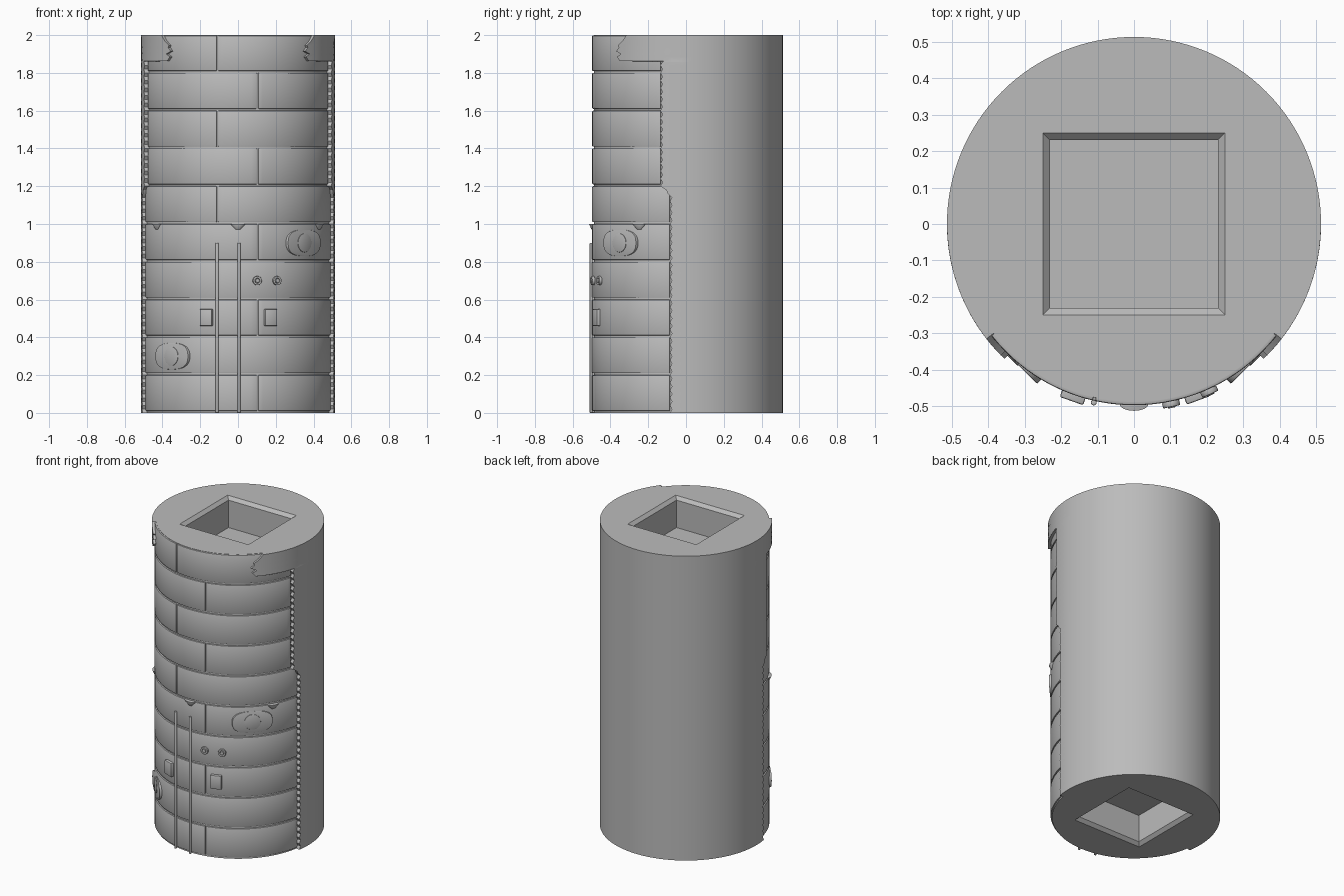
import bpy, bmesh, math
from math import sin, cos, pi, radians, acos, asin
from mathutils import Matrix

if "Cube" in bpy.data.objects:
    bpy.data.objects.remove(bpy.data.objects["Cube"])

R_OUT, R_CORE, R_TILE = 0.513, 0.488, 0.497

grey = bpy.data.materials.new("plain grey")
grey.use_nodes = True
grey.diffuse_color = (0.5, 0.5, 0.5, 1)
grey.node_tree.nodes["Principled BSDF"].inputs["Base Color"].default_value = grey.diffuse_color


def activate(ob):
    bpy.ops.object.select_all(action='DESELECT')
    ob.select_set(True)
    bpy.context.view_layer.objects.active = ob


def finish(name, bm, bevel=0, matrix=None, segments=2):
    bmesh.ops.recalc_face_normals(bm, faces=bm.faces)
    me = bpy.data.meshes.new(name)
    bm.to_mesh(me)
    bm.free()
    if matrix:
        me.transform(matrix)
    me.materials.append(grey)
    ob = bpy.data.objects.new(name, me)
    bpy.context.collection.objects.link(ob)
    activate(ob)
    if bevel:
        mod = ob.modifiers.new("Bevel", 'BEVEL')
        mod.width, mod.segments = bevel, segments
        mod.limit_method, mod.angle_limit = 'ANGLE', radians(40)
        bpy.ops.object.modifier_apply(modifier=mod.name)
    bpy.ops.object.shade_smooth_by_angle(angle=radians(30))
    return ob


def loft(bm, rings, closed=True):
    rows = [[bm.verts.new(p) for p in ring] for ring in rings]
    n = len(rows[0])
    for a, b in zip(rows, rows[1:]):
        for i in range(n):
            j = (i + 1) % n
            bm.faces.new((a[i], a[j], b[j], b[i]))
    bm.faces.new(rows[0])
    bm.faces.new(rows[-1])


def polar(a, r, z):
    # Angle zero is the front, positive angles go to +x
    return (r * sin(a), -r * cos(a), z)


def on_wall(a, r, z):
    return Matrix.Rotation(a, 4, 'Z') @ Matrix.Translation((0, -r, z))


def opening(y):
    return acos(-y / R_OUT)


# Main column: thick back shell, recessed front, jagged border between them
LEDGE = 1.86
border = []
for i in range(94):
    z = i * LEDGE / 93
    y = -0.08 if z < 1.15 else max(-0.13, -0.08 - (z - 1.15))
    border.append((opening(y) + (0.011 if i % 2 else -0.011), z))
wide, narrow = border[-1][0], opening(-0.35)
border += [(wide + (narrow - wide) * i / 12, LEDGE + i * 0.0002) for i in range(1, 13)]
for y, z in ((-0.365, 1.885), (-0.345, 1.9), (-0.37, 1.915), (-0.355, 1.935),
             (-0.36, 1.945), (-0.335, 1.97), (-0.315, 2.0)):
    border.append((opening(y), z))


def section(w, z):
    side = [w + (pi / 2 - w) * i / 10 for i in range(10)]
    back = [pi / 2 + pi * i / 64 for i in range(65)]
    outer = side + back + [2 * pi - a for a in reversed(side)]
    inner = [-w + 2 * w * i / 48 for i in range(49)]
    return [polar(a, R_OUT, z) for a in outer] + [polar(a, R_CORE, z) for a in inner]


bm = bmesh.new()
loft(bm, [section(w, z) for w, z in border])
column = finish("column_body", bm)

# Square sockets with chamfered mouths at both ends
for name, end, sign in (("bottom", 0, 1), ("top", 2, -1)):
    bm = bmesh.new()
    rings = []
    for half, depth in ((0.27, -0.02), (0.23, 0.02), (0.23, 0.2)):
        z = end + sign * depth
        rings.append([(-half, -half, z), (half, -half, z), (half, half, z), (-half, half, z)])
    loft(bm, rings)
    cutter = finish(name + "_socket_cutter", bm)
    activate(column)
    mod = column.modifiers.new("Socket", 'BOOLEAN')
    mod.object, mod.operation, mod.solver = cutter, 'DIFFERENCE', 'EXACT'
    bpy.ops.object.modifier_apply(modifier=mod.name)
    bpy.data.objects.remove(cutter)
activate(column)
bpy.ops.object.shade_smooth_by_angle(angle=radians(30))


# Curved cladding tiles with staggered seams
def tile(name, a0, a1, z0, z1):
    bm = bmesh.new()
    rings = []
    for i in range(25):
        a = a0 + (a1 - a0) * i / 24
        rings.append([polar(a, r, z) for r, z in
                      ((0.475, z0), (R_TILE, z0), (R_TILE, z1), (0.475, z1))])
    loft(bm, rings)
    finish(name, bm, 0.005)


for row in range(10):
    edge = opening(-0.088 if row < 6 else -0.138)
    seam = asin((-0.11 if row % 2 else 0.105) / R_TILE)
    z0, z1 = row * 0.2 + 0.01, row * 0.2 + (0.2 if row < 9 else 0.198)
    tile(f"tile_right_{row + 1}", -edge, seam - 0.006, z0, z1)
    tile(f"tile_left_{row + 1}", seam + 0.006, edge, z0, z1)


# Generic cylinder or cone along a chosen axis
def drum(name, r0, r1, depth, matrix, bevel=0, sides=32):
    bm = bmesh.new()
    bmesh.ops.create_cone(bm, cap_ends=True, segments=sides, radius1=r0, radius2=r1, depth=depth)
    return finish(name, bm, bevel, matrix)


FACE_OUT = Matrix.Rotation(pi / 2, 4, 'X')

# Vertical pipes
for name, x in (("right_pipe", -0.11), ("left_pipe", 0.005)):
    drum(name, 0.008, 0.008, 0.9, on_wall(asin(x / 0.5), 0.502, 0.45), 0.003, 16)

# Small brackets with a flat top
for i, a in enumerate((-60, 0, 60)):
    drum(f"bracket_{i + 1}", 0.012, 0.04, 0.03,
         on_wall(radians(a), 0.495, 0.985) @ Matrix.Diagonal((1, 0.45, 1, 1)), 0.002)

# Knobs: a post with a ring on its end
for i, x in enumerate((0.102, 0.207)):
    place = on_wall(asin(x / 0.505), 0.5, 0.7)
    drum(f"knob_post_{i + 1}", 0.011, 0.011, 0.03, place @ FACE_OUT, 0.002, 20)
    bm = bmesh.new()
    profile = ((0.013, 0.004), (0.024, 0.004), (0.024, -0.012), (0.013, -0.012))
    rows = [[bm.verts.new((r * cos(t), y, r * sin(t))) for r, y in profile]
            for t in (2 * pi * k / 24 for k in range(24))]
    for k in range(24):
        p, q = rows[k], rows[(k + 1) % 24]
        for j in range(4):
            bm.faces.new((p[j], p[(j + 1) % 4], q[(j + 1) % 4], q[j]))
    finish(f"knob_ring_{i + 1}", bm, 0.003, place)

# Switch boxes
for name, x in (("right_box", -0.17), ("left_box", 0.175)):
    bm = bmesh.new()
    bmesh.ops.create_cube(bm, size=1)
    bmesh.ops.scale(bm, vec=(0.068, 0.04, 0.09), verts=bm.verts)
    finish(name, bm, 0.005, on_wall(asin(x / 0.51), 0.495, 0.505))

# Flat hatches with rounded corners and a round centre boss
for name, a, z in (("left_hatch", 45, 0.9), ("right_hatch", -45, 0.3)):
    place = on_wall(radians(a), 0.4955, z)
    bm = bmesh.new()
    shape = []
    for k in range(40):
        t = 2 * pi * k / 40
        c, s = cos(t), sin(t)
        shape.append((math.copysign(abs(c) ** 0.75, c) * 0.122, math.copysign(abs(s) ** 0.75, s) * 0.07))
    loft(bm, [[(x, y, h) for x, h in shape] for y in (0.02, -0.002)])
    finish(name + "_plate", bm, 0.002, place)
    drum(name + "_boss", 0.05, 0.05, 0.01, place @ FACE_OUT, 0.002)
